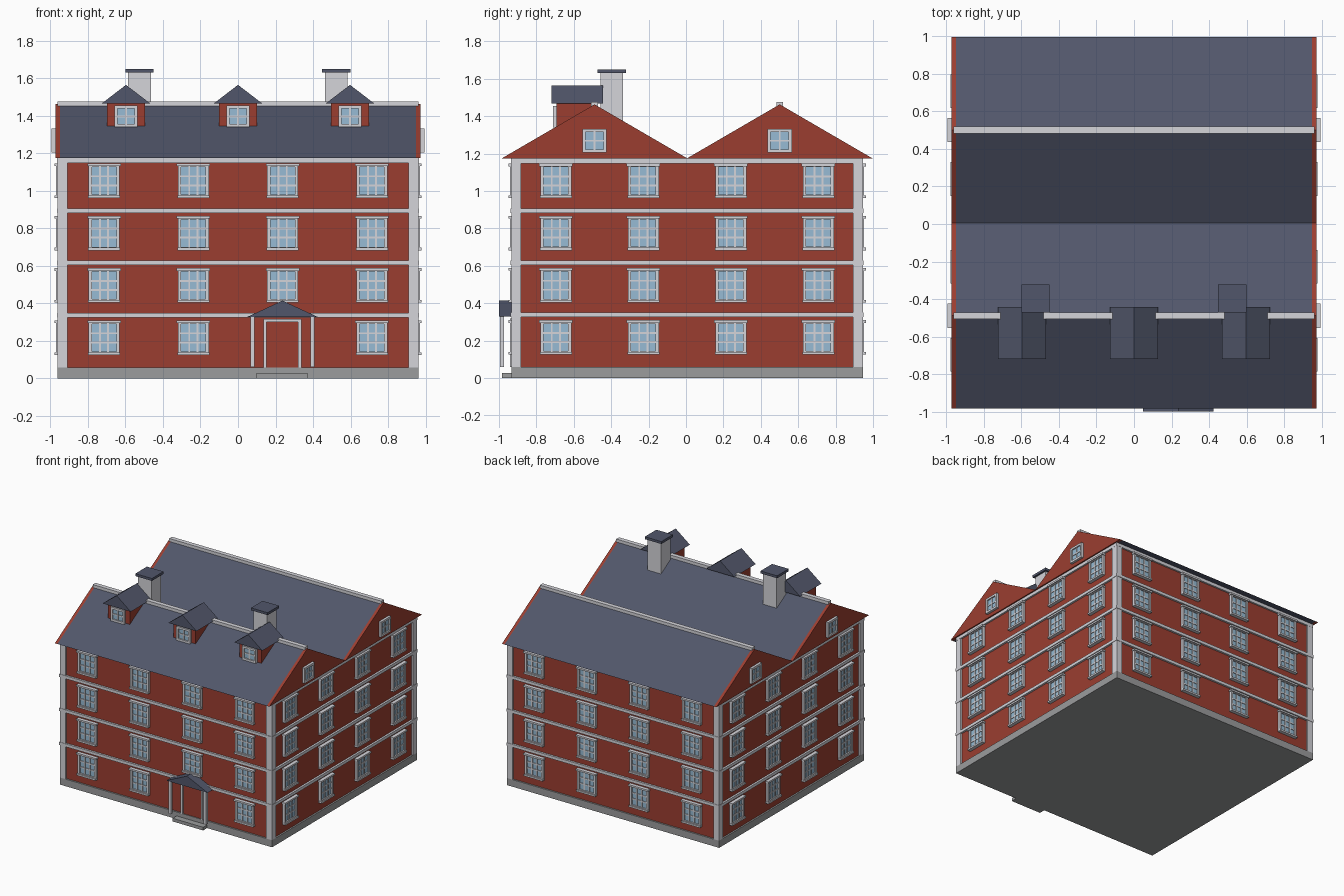
import bpy, bmesh, math
from mathutils import Matrix, Vector

if "Cube" in bpy.data.objects:
    bpy.data.objects.remove(bpy.data.objects["Cube"])


def material(name, rgb):
    m = bpy.data.materials.new(name)
    m.diffuse_color = (*rgb, 1)
    m.use_nodes = True
    m.node_tree.nodes["Principled BSDF"].inputs["Base Color"].default_value = m.diffuse_color
    return m


RED = material("brick red", (0.33, 0.048, 0.030))
SLATE = material("slate blue", (0.083, 0.094, 0.145))
TRIM = material("pale trim", (0.66, 0.66, 0.70))
STONE = material("plinth grey", (0.33, 0.335, 0.34))
GLASS = material("window blue", (0.31, 0.50, 0.66))

CY = 0.006               # centre of the house along y
HX, HY = 0.963, 0.94     # half size over pilasters
WX, WY = 0.950, 0.927    # half size of the walls
EAVE, PEAK = 1.175, 1.463
FLOOR = 0.279            # storey height


def box(bm, x0, x1, y0, y1, z0, z1, m=Matrix()):
    size = Matrix.Diagonal((x1 - x0, y1 - y0, z1 - z0, 1))
    mid = Matrix.Translation(((x0 + x1) / 2, (y0 + y1) / 2, (z0 + z1) / 2))
    bmesh.ops.create_cube(bm, size=1, matrix=m @ mid @ size)


def prism(bm, profile, axis, a, b):
    """Extrude a (u, z) profile along x or y from a to b."""
    place = (lambda u, z: (a, u, z)) if axis == "x" else (lambda u, z: (u, a, z))
    face = bm.faces.new([bm.verts.new(place(u, z)) for u, z in profile])
    out = bmesh.ops.extrude_face_region(bm, geom=[face])["geom"]
    shift = Vector((b - a, 0, 0)) if axis == "x" else Vector((0, b - a, 0))
    bmesh.ops.translate(bm, vec=shift, verts=[v for v in out if isinstance(v, bmesh.types.BMVert)])


def finish(bm, name, mat):
    bmesh.ops.recalc_face_normals(bm, faces=bm.faces)
    mesh = bpy.data.meshes.new(name)
    bm.to_mesh(mesh)
    bm.free()
    mesh.materials.append(mat)
    bpy.context.collection.objects.link(bpy.data.objects.new(name, mesh))


# Walls, plinth and door step
bm = bmesh.new()
box(bm, -WX, WX, CY - WY, CY + WY, 0.03, EAVE)
finish(bm, "walls", RED)
bm = bmesh.new()
box(bm, -HX, HX, CY - HY, CY + HY, 0, 0.058)
finish(bm, "plinth", STONE)
bm = bmesh.new()
box(bm, 0.097, 0.373, -0.985, -0.92, 0, 0.026)
finish(bm, "door_step", STONE)

# Corner pilasters
bm = bmesh.new()
for sx in (-1, 1):
    for sy in (-1, 1):
        x, y = sorted((sx * HX, sx * (HX - 0.053))), sorted((CY + sy * HY, CY + sy * (HY - 0.053)))
        box(bm, *x, *y, 0.058, 1.15)
finish(bm, "corner_pilasters", TRIM)

# String courses and cornice
bm = bmesh.new()
for i in range(3):
    z = 0.325 + i * FLOOR
    box(bm, -HX - 0.003, HX + 0.003, CY - HY - 0.003, CY + HY + 0.003, z, z + 0.024)
box(bm, -HX - 0.001, HX + 0.001, CY - HY - 0.001, CY + HY + 0.001, 1.148, 1.174)
finish(bm, "string_courses", TRIM)

# Twin roofs, red gable ends and ridge caps
roofs, gables, ridges = bmesh.new(), bmesh.new(), bmesh.new()
HALF = 0.495
for yc in (CY - HALF, CY + HALF):
    tri = [(yc - HALF, EAVE), (yc + HALF, EAVE), (yc, PEAK)]
    prism(roofs, tri, "x", -WX, WX)
    prism(gables, tri, "x", WX, 0.973)
    prism(gables, tri, "x", -0.973, -WX)
    box(ridges, -HX, HX, yc - 0.018, yc + 0.018, 1.445, 1.477)
finish(roofs, "roofs", SLATE)
finish(gables, "gable_ends", RED)
finish(ridges, "ridge_caps", TRIM)

# Windows: frame, glazing bars and glass; local -y faces outward
frames, panes = bmesh.new(), bmesh.new()


def window(x, y, z, angle, w, h, nx, nz, ledges=True):
    m = Matrix.Translation((x, y, z)) @ Matrix.Rotation(math.radians(angle), 4, "Z")
    b, d, w2 = 0.017, -0.020, w / 2
    box(panes, -w2 + b / 2, w2 - b / 2, -0.009, 0.002, b / 2, h - b / 2, m)
    for s in (-w2, w2 - b):
        box(frames, s, s + b, d, 0.002, 0, h, m)
    for s in (0, h - b):
        box(frames, -w2 + b, w2 - b, d, 0.002, s, s + b, m)
    t = 0.005
    for i in range(1, nx):
        u = -w2 + b + (w - 2 * b) * i / nx
        box(frames, u - t, u + t, -0.015, 0, b, h - b, m)
    for i in range(1, nz):
        v = b + (h - 2 * b) * i / nz
        box(frames, -w2 + b, w2 - b, -0.014, 0, v - t, v + t, m)
    if ledges:
        box(frames, -w2 - 0.007, w2 + 0.007, -0.029, 0.002, h - 0.012, h + 0.002, m)
        box(frames, -w2 - 0.003, w2 + 0.003, -0.029, 0.002, -0.002, 0.012, m)


for floor in range(4):
    z = 0.127 + floor * FLOOR
    for k in (-1.5, -0.5, 0.5, 1.5):
        if not (floor == 0 and k == 0.5):      # the front door takes this bay
            window(k * 0.476, CY - WY, z, 0, 0.165, 0.18, 3, 3)
        window(k * 0.476, CY + WY, z, 180, 0.165, 0.18, 3, 3)
        window(WX, CY + k * 0.468, z, 90, 0.165, 0.18, 3, 3)
        window(-WX, CY + k * 0.468, z, -90, 0.165, 0.18, 3, 3)
for yc in (CY - HALF, CY + HALF):
    window(0.973, yc, 1.205, 90, 0.13, 0.127, 2, 2, False)
    window(-0.973, yc, 1.205, -90, 0.13, 0.127, 2, 2, False)

# Dormers on the front slope
cheeks, tops = bmesh.new(), bmesh.new()
for x in (-0.597, 0, 0.597):
    box(cheeks, x - 0.1, x + 0.1, -0.692, -0.47, 1.343, 1.468)
    prism(tops, [(x - 0.128, 1.467), (x + 0.128, 1.467), (x, 1.565)], "y", -0.72, -0.443)
    window(x, -0.692, 1.34, 0, 0.125, 0.115, 2, 2, False)
finish(cheeks, "dormer_walls", RED)
finish(tops, "dormer_roofs", SLATE)
finish(frames, "window_frames", TRIM)
finish(panes, "window_glass", GLASS)

# Chimneys
stacks, caps = bmesh.new(), bmesh.new()
for x in (-0.526, 0.524):
    box(stacks, x - 0.061, x + 0.061, -0.458, -0.337, 1.3, 1.632)
    box(caps, x - 0.075, x + 0.075, -0.472, -0.322, 1.63, 1.65)
finish(stacks, "chimney_stacks", TRIM)
finish(caps, "chimney_caps", SLATE)

# Porch and front door
DX = 0.237
bm = bmesh.new()
prism(bm, [(DX - 0.188, 0.328), (DX + 0.188, 0.328), (DX, 0.415)], "y", -1.0, -0.92)
finish(bm, "porch_roof", SLATE)
bm = bmesh.new()
for s in (-1, 1):
    c = DX + s * 0.160
    box(bm, c - 0.0115, c + 0.0115, -0.995, -0.972, 0.06, 0.332)
finish(bm, "porch_columns", TRIM)
bm = bmesh.new()
for x0, x1, z0, z1 in ((-0.101, -0.084, 0.058, 0.318), (0.084, 0.101, 0.058, 0.318),
                       (-0.084, 0.084, 0.302, 0.318)):
    box(bm, DX + x0, DX + x1, -0.940, -0.918, z0, z1)
finish(bm, "door_frame", TRIM)
bm = bmesh.new()
box(bm, DX - 0.085, DX + 0.085, -0.928, -0.919, 0.058, 0.303)
finish(bm, "front_door", RED)
